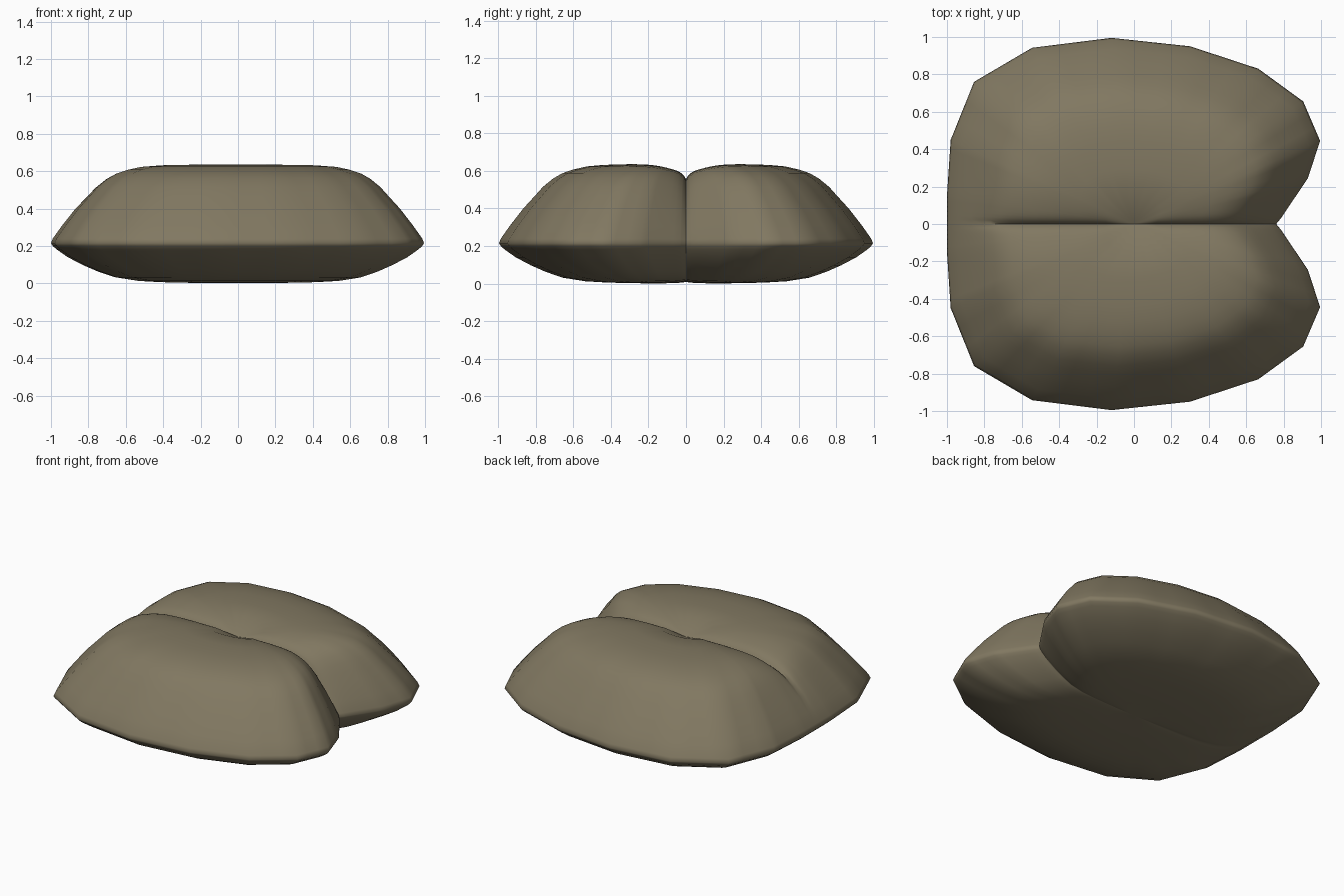
import bpy, bmesh, math

if "Cube" in bpy.data.objects:
    bpy.data.objects.remove(bpy.data.objects["Cube"])

# Half of the rim outline seen from above (notch -> side -> straight back)
HALF = [(0.76, 0), (0.785, 0.03), (0.93, 0.245), (0.995, 0.445), (0.905, 0.655),
        (0.665, 0.83), (0.30, 0.95), (-0.12, 0.995), (-0.545, 0.942),
        (-0.855, 0.76), (-0.98, 0.45), (-1.0, 0.15), (-1.0, 0)]
# Side profile from underside to crown: (scale of outline, height)
PROFILE = [(0.15, 0.0), (0.3, 0.003), (0.42, 0.006), (0.54, 0.013), (0.66, 0.032),
           (0.75, 0.063), (0.83, 0.098), (0.91, 0.14), (0.97, 0.182), (0.99, 0.2),
           (1.0, 0.215), (0.99, 0.24), (0.94, 0.31), (0.87, 0.4), (0.81, 0.465),
           (0.765, 0.515), (0.71, 0.56), (0.66, 0.588), (0.6, 0.608), (0.53, 0.624),
           (0.44, 0.632), (0.3, 0.636), (0.15, 0.636)]


def outline():
    """Subdivide the half outline, then mirror it into a closed loop."""
    pts = []
    for (x0, y0), (x1, y1) in zip(HALF, HALF[1:]):
        n = 6 if min(y0, y1) < 0.2 else 3
        pts += [(x0 + (x1 - x0) * i / n, y0 + (y1 - y0) * i / n) for i in range(n)]
    pts.append(HALF[-1])
    return pts + [(x, -y) for x, y in pts[-2:0:-1]]


def groove(x, y, z):
    """Crease between the two lobes, fading toward the rim and the back."""
    a = abs(y)
    d = 0.045 * math.exp(-a / 0.022) + 0.035 * math.exp(-(a / 0.13) ** 2)
    fade = min(1, max(0, (x + 0.95) / 0.3))
    if z > 0.215:
        return z - d * fade * min(1, (z - 0.215) / 0.35)
    return z + 0.12 * d * fade * (1 - z / 0.215)


bm = bmesh.new()
loop = outline()
rings = [[bm.verts.new((x * s, y * s, groove(x * s, y * s, z))) for x, y in loop]
         for s, z in PROFILE]
n = len(loop)
for a, b in zip(rings, rings[1:]):
    for i in range(n):
        j = (i + 1) % n
        bm.faces.new((a[i], a[j], b[j], b[i]))
# Close underside and crown with fans
for ring, z in ((rings[0], 0.0), (rings[-1], 0.636)):
    c = bm.verts.new((0, 0, groove(0, 0, z)))
    for i in range(n):
        bm.faces.new((ring[i], ring[(i + 1) % n], c))
bmesh.ops.recalc_face_normals(bm, faces=bm.faces)

mesh = bpy.data.meshes.new("two_lobed_body")
bm.to_mesh(mesh)
bm.free()
body = bpy.data.objects.new("two_lobed_body", mesh)
bpy.context.collection.objects.link(body)

mat = bpy.data.materials.new("olive_brown")
mat.diffuse_color = (0.22, 0.188, 0.12, 1)
mat.use_nodes = True
mat.node_tree.nodes["Principled BSDF"].inputs["Base Color"].default_value = mat.diffuse_color
mesh.materials.append(mat)

bpy.context.view_layer.objects.active = body
body.select_set(True)
bpy.ops.object.shade_smooth_by_angle(angle=math.radians(60))
